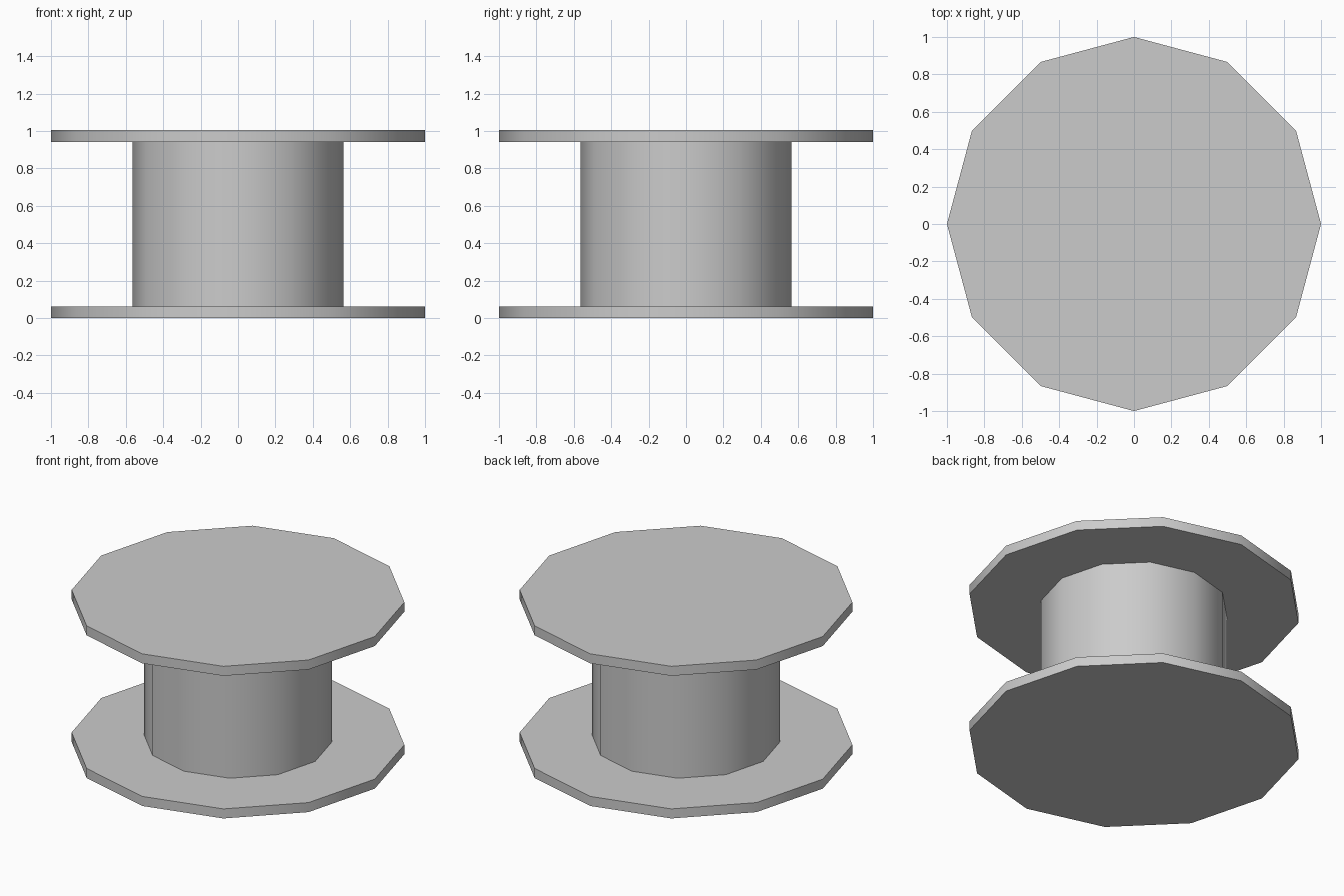
import bpy
import math

SIDES = 12
HEIGHT = 1.005
FLANGE_THICKNESS = 0.063
FLANGE_RADIUS = 1.0
CORE_RADIUS = 0.564

cube = bpy.data.objects.get("Cube")
if cube:
    bpy.data.objects.remove(cube, do_unlink=True)

# Single plain grey for the whole spool
grey = bpy.data.materials.new("light_grey")
grey.use_nodes = True
color = (0.6, 0.6, 0.6, 1.0)
grey.diffuse_color = color
grey.node_tree.nodes["Principled BSDF"].inputs["Base Color"].default_value = color


def disc(name, radius, bottom, top):
    """Upright twelve-sided prism with rounded shading on its wall."""
    bpy.ops.mesh.primitive_cylinder_add(
        vertices=SIDES, radius=radius, depth=top - bottom,
        location=(0, 0, (bottom + top) / 2))
    obj = bpy.context.object
    obj.name = name
    obj.data.materials.append(grey)
    bpy.ops.object.shade_smooth_by_angle(angle=math.radians(35))
    return obj


# Two end flanges and the core between them
disc("bottom_flange", FLANGE_RADIUS, 0, FLANGE_THICKNESS)
disc("core", CORE_RADIUS, FLANGE_THICKNESS, HEIGHT - FLANGE_THICKNESS)
disc("top_flange", FLANGE_RADIUS, HEIGHT - FLANGE_THICKNESS, HEIGHT)
